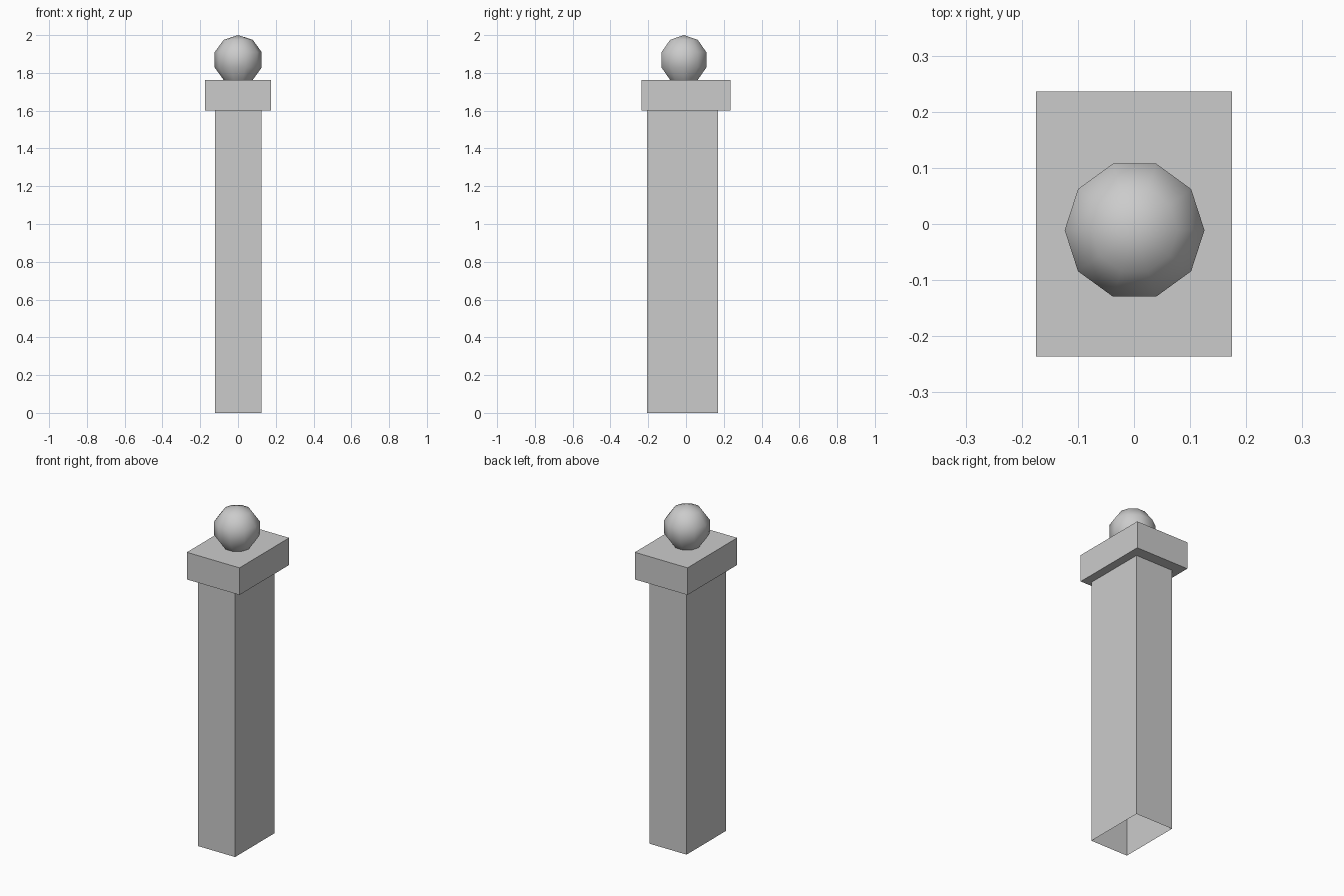
import bpy, bmesh
from math import radians
from mathutils import Matrix

if "Cube" in bpy.data.objects:
    bpy.data.objects.remove(bpy.data.objects["Cube"])


def finish(name, bm, smooth=False):
    bmesh.ops.recalc_face_normals(bm, faces=bm.faces)
    for f in bm.faces:
        f.smooth = smooth
    mesh = bpy.data.meshes.new(name)
    bm.to_mesh(mesh)
    bm.free()
    obj = bpy.data.objects.new(name, mesh)
    bpy.context.collection.objects.link(obj)
    return obj


def rect_ring(bm, x0, x1, y0, y1, z):
    return [bm.verts.new((x, y, z)) for x, y in ((x0, y0), (x1, y0), (x1, y1), (x0, y1))]


# Post: hollow shaft, open at the bottom, stepping out to a wider cap
SHAFT = (-0.123, 0.125, -0.206, 0.17)
CAP = (-0.175, 0.175, -0.236, 0.236)
bm = bmesh.new()
rings = [rect_ring(bm, *size, z) for size, z in
         ((SHAFT, 0), (SHAFT, 1.6), (CAP, 1.6), (CAP, 1.763))]
for low, high in zip(rings, rings[1:]):
    for i in range(4):
        j = (i + 1) % 4
        bm.faces.new((low[i], low[j], high[j], high[i]))
bm.faces.new(rings[-1])
finish("post", bm)

# Ball finial: ten-sided sphere whose lowest ring rests on the cap
R = 0.131
bm = bmesh.new()
bmesh.ops.create_uvsphere(bm, u_segments=10, v_segments=5, radius=R,
                          matrix=Matrix.Rotation(radians(18), 4, 'Z'))
bottom = [v for v in bm.verts if v.co.z < -0.95 * R]
bmesh.ops.delete(bm, geom=bottom, context='VERTS')
ball = finish("ball_finial", bm, smooth=True)
ball.location = (0.001, -0.011, 2 - R)
